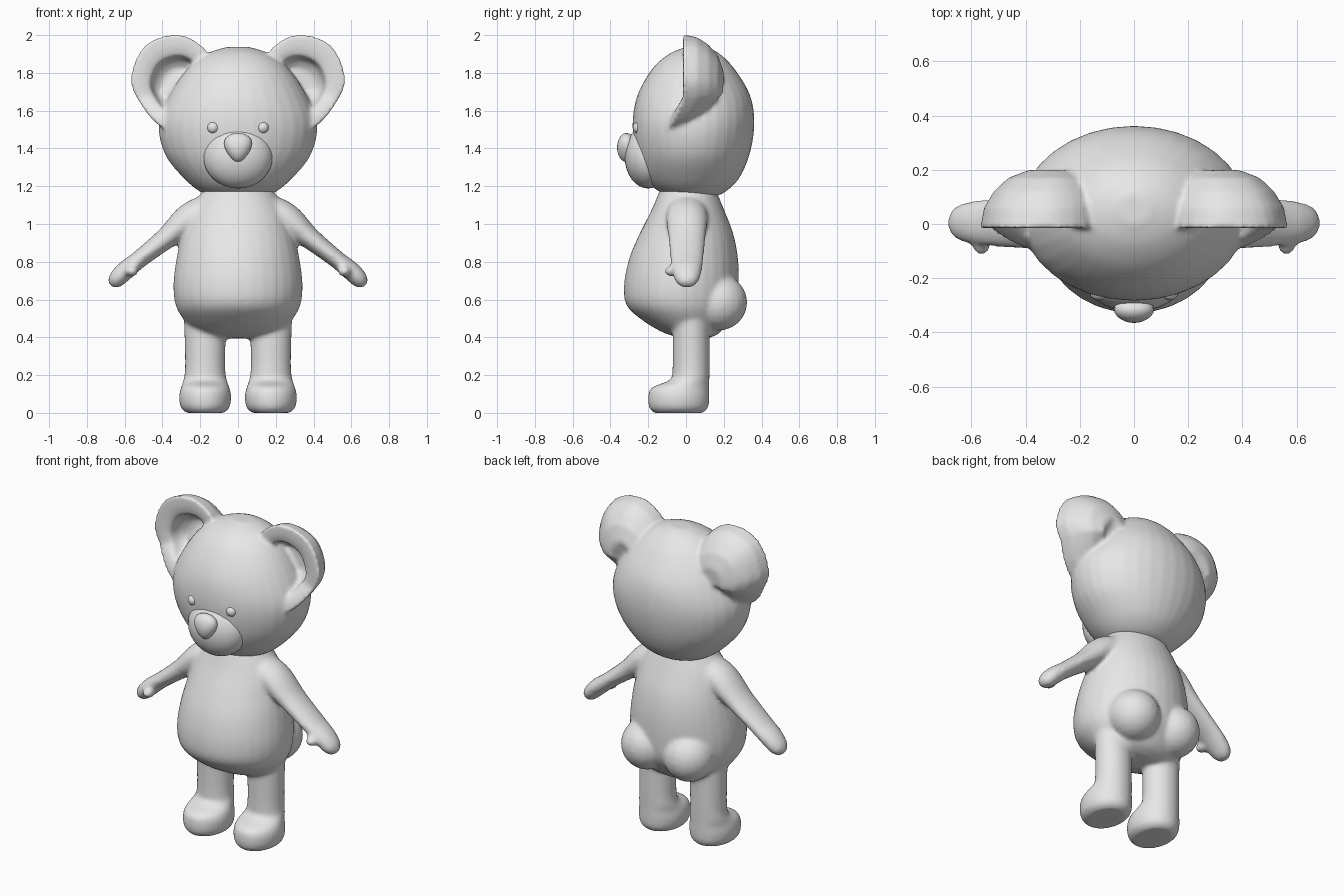
import bpy, bmesh
from math import sin, cos, pi
from mathutils import Vector, Matrix

cube = bpy.data.objects.get("Cube")
if cube:
    bpy.data.objects.remove(cube, do_unlink=True)

grey = bpy.data.materials.new("soft grey")
grey.use_nodes = True
grey.diffuse_color = (0.8, 0.8, 0.8, 1)
grey.node_tree.nodes["Principled BSDF"].inputs["Base Color"].default_value = (0.8, 0.8, 0.8, 1)


def spline(rows, steps=5, closed=False):
    """Smooth curve through all rows, column by column."""
    n = len(rows)
    pick = (lambda i: rows[i % n]) if closed else (lambda i: rows[min(max(i, 0), n - 1)])
    out = []
    for i in range(n if closed else n - 1):
        for s in range(steps):
            t = s / steps
            out.append([0.5 * (2 * b + (c - a) * t + (2 * a - 5 * b + 4 * c - d) * t * t
                               + (3 * b - a - 3 * c + d) * t ** 3)
                        for a, b, c, d in zip(pick(i - 1), pick(i), pick(i + 1), pick(i + 2))])
    return out if closed else out + [list(rows[-1])]


def skin(bm, rings):
    """Join rings of points into a closed solid."""
    loops = [[bm.verts.new(p) for p in ring] for ring in rings]
    n = len(loops[0])
    faces = [bm.faces.new((a[i], a[(i + 1) % n], b[(i + 1) % n], b[i]))
             for a, b in zip(loops, loops[1:]) for i in range(n)]
    faces += [bm.faces.new(loops[0]), bm.faces.new(loops[-1])]
    bmesh.ops.recalc_face_normals(bm, faces=faces)


def oval(centre, u, v, n=32):
    return [centre + u * cos(2 * pi * i / n) + v * sin(2 * pi * i / n) for i in range(n)]


def column(bm, rows, cx=0):
    """Upright solid from rows of height, half width, front y and back y."""
    skin(bm, [oval(Vector((cx, (f + b) / 2, z)), Vector((w, 0, 0)), Vector((0, (b - f) / 2, 0)))
              for z, w, f, b in spline(rows)])


def ball(bm, centre, size, segments=24):
    mat = Matrix.Translation(centre) @ Matrix.Diagonal((*size, 1))
    return bmesh.ops.create_uvsphere(bm, u_segments=segments, v_segments=segments // 2,
                                     radius=1, matrix=mat)["verts"]


def finish(bm, name, blend=0):
    """Make the object; blend fuses overlapping volumes with soft joints."""
    mesh = bpy.data.meshes.new(name)
    bm.to_mesh(mesh)
    bm.free()
    mesh.materials.append(grey)
    mesh.shade_smooth()
    obj = bpy.data.objects.new(name, mesh)
    bpy.context.collection.objects.link(obj)
    if blend:
        fuse = obj.modifiers.new("fuse", 'REMESH')
        fuse.mode = 'VOXEL'
        fuse.voxel_size = 0.012
        fuse.use_smooth_shade = True
        soft = obj.modifiers.new("soften", 'SMOOTH')
        soft.factor = 0.5
        soft.iterations = blend
    return obj


# Torso with round belly
bm = bmesh.new()
column(bm, [(0.395, 0.13, -0.02, 0.12), (0.425, 0.22, -0.12, 0.18), (0.49, 0.285, -0.23, 0.23),
            (0.57, 0.33, -0.315, 0.27), (0.68, 0.342, -0.328, 0.28), (0.82, 0.325, -0.3, 0.275),
            (0.95, 0.295, -0.245, 0.25), (1.08, 0.25, -0.18, 0.2), (1.2, 0.17, -0.13, 0.15)])

ARM = [(0.12, 1.09, 0.08, 0.1), (0.25, 1.03, 0.085, 0.11), (0.38, 0.925, 0.058, 0.098),
       (0.52, 0.815, 0.047, 0.088), (0.6, 0.75, 0.05, 0.078), (0.65, 0.7, 0.043, 0.06),
       (0.676, 0.677, 0.018, 0.025)]
LEG = [(0.0, 0.1, -0.17, 0.09), (0.03, 0.13, -0.196, 0.118), (0.09, 0.138, -0.2, 0.124),
       (0.135, 0.128, -0.18, 0.124), (0.175, 0.115, -0.085, 0.124), (0.23, 0.107, -0.072, 0.125),
       (0.36, 0.108, -0.07, 0.125), (0.55, 0.115, -0.07, 0.125)]

for side in (-1, 1):
    # Buttocks, legs with feet
    ball(bm, (side * 0.145, 0.17, 0.585), (0.15, 0.155, 0.15))
    column(bm, LEG, side * 0.174)
    # Arm: oval rings square to the path, flatter from above
    path = spline(ARM)
    rings = []
    for i, (x, z, r, ry) in enumerate(path):
        a, b = path[max(i - 1, 0)], path[min(i + 1, len(path) - 1)]
        d = Vector((side * (b[0] - a[0]), 0, b[1] - a[1])).normalized()
        rings.append(oval(Vector((side * x, 0.005, z)), Vector((-d.z, 0, d.x)) * r,
                          Vector((0, ry, 0))))
    skin(bm, rings)
    # Thumb
    ball(bm, (side * 0.562, -0.07, 0.75), (0.035, 0.045, 0.03))
finish(bm, "body", 8)

# Head
bm = bmesh.new()
column(bm, [(1.14, 0.1, -0.02, 0.13), (1.165, 0.19, -0.13, 0.2), (1.24, 0.285, -0.215, 0.28),
            (1.37, 0.387, -0.265, 0.337), (1.53, 0.42, -0.283, 0.362), (1.68, 0.365, -0.258, 0.34),
            (1.82, 0.27, -0.18, 0.258), (1.9, 0.17, -0.09, 0.18), (1.937, 0.06, 0.0, 0.11)])

# Ears: domed behind, hollowed in front
EAR = [(0.155, 1.9), (0.31, 2.003), (0.49, 1.948), (0.565, 1.79), (0.538, 1.67),
       (0.42, 1.52), (0.28, 1.5), (0.15, 1.7)]
SHELL = [(0.09, 0.42), (0.06, 0.56), (-0.005, 0.64), (-0.015, 0.8), (-0.015, 1.0),
         (0.06, 0.95), (0.12, 0.82), (0.17, 0.63), (0.2, 0.35)]
for side in (-1, 1):
    outline = spline(EAR, 4, True)
    skin(bm, [[Vector((side * (0.29 + (x - 0.29) * s), y - max(0, 1.67 - z) * 0.45,
                       1.7 + (z - 1.7) * s)) for x, z in outline] for y, s in SHELL])
finish(bm, "head_and_ears", 5)

# Muzzle
bm = bmesh.new()
ball(bm, (0, -0.2, 1.358), (0.185, 0.125, 0.17), 32)
finish(bm, "muzzle")

# Nose, narrowing downwards
bm = bmesh.new()
for v in ball(bm, (0, -0.315, 1.405), (0.07, 0.05, 0.077)):
    v.co.x *= 1 + 4.5 * (v.co.z - 1.405)
finish(bm, "nose")

# Eyes
for side, name in ((-1, "right_eye"), (1, "left_eye")):
    bm = bmesh.new()
    ball(bm, (side * 0.132, -0.25, 1.51), (0.032, 0.032, 0.032), 16)
    finish(bm, name)
